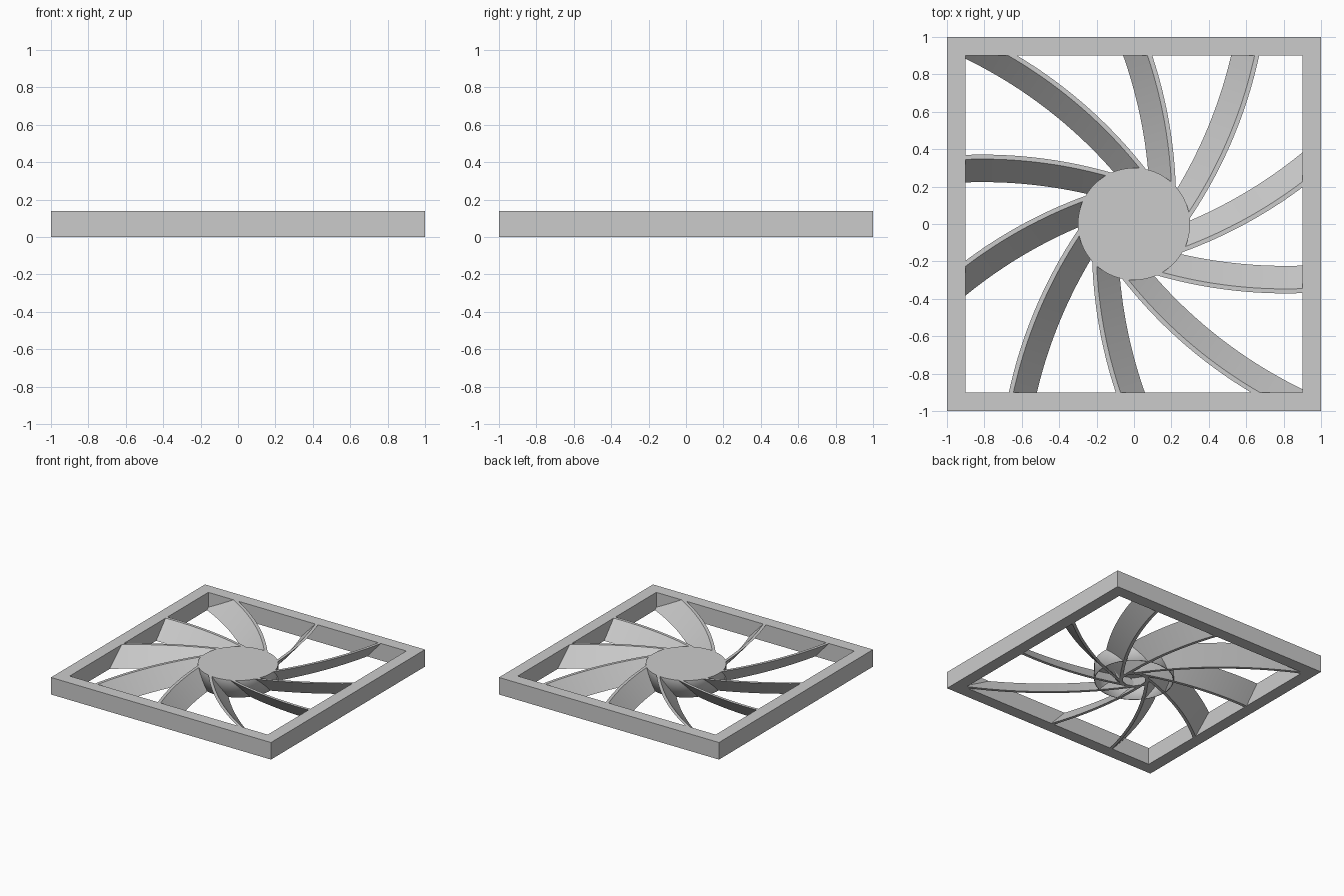
import bpy, bmesh, math
from mathutils import Matrix, Vector

cube = bpy.data.objects.get("Cube")
if cube:
    bpy.data.objects.remove(cube, do_unlink=True)

HEIGHT = 0.14      # overall depth of the panel
INNER = 0.9        # half width of the frame opening
HUB_R = 0.3
BLADES = 10

grey = bpy.data.materials.new("light_grey")
grey.use_nodes = True
colour = (0.6, 0.6, 0.6, 1)
grey.diffuse_color = colour
grey.node_tree.nodes["Principled BSDF"].inputs["Base Color"].default_value = colour


def finish(bm, name):
    bmesh.ops.recalc_face_normals(bm, faces=bm.faces)
    mesh = bpy.data.meshes.new(name)
    bm.to_mesh(mesh)
    bm.free()
    mesh.materials.append(grey)
    obj = bpy.data.objects.new(name, mesh)
    bpy.context.collection.objects.link(obj)
    return obj


def smooth(obj):
    bpy.ops.object.select_all(action="DESELECT")
    obj.select_set(True)
    bpy.context.view_layer.objects.active = obj
    bpy.ops.object.shade_smooth_by_angle(angle=math.radians(30))


# Square frame: a rectangular section swept round four mitred corners
bm = bmesh.new()
section = [(1, 0), (1, HEIGHT), (INNER, HEIGHT), (INNER, 0)]
rings = [[bm.verts.new((sx * r, sy * r, z)) for r, z in section]
         for sx, sy in ((1, 1), (-1, 1), (-1, -1), (1, -1))]
for i in range(4):
    a, b = rings[i], rings[(i + 1) % 4]
    for j in range(4):
        k = (j + 1) % 4
        bm.faces.new((a[j], b[j], b[k], a[k]))
finish(bm, "square_frame")

# Hub: a round cap, hollow and open underneath
bm = bmesh.new()
bmesh.ops.create_cone(bm, cap_ends=True, segments=64, radius1=HUB_R, radius2=HUB_R,
                      depth=HEIGHT, matrix=Matrix.Translation((0, 0, HEIGHT / 2)))
bottom = [f for f in bm.faces if f.calc_center_median().z < 0.01]
bmesh.ops.delete(bm, geom=bottom, context="FACES_ONLY")
hub = finish(bm, "hub_cap")
shell = hub.modifiers.new("wall", "SOLIDIFY")
shell.thickness = 0.006
shell.offset = -1
smooth(hub)


# Blades: a slanted section swept along a shallow arc, trimmed to the opening
def make_blade(index):
    bm = bmesh.new()
    steps, start, end = 40, -0.1, 1.35
    low_x, low_y, radius = 0.81, -0.371, 2.5
    slanted = [(0, HEIGHT), (0.024, HEIGHT), (0.147, 0), (0.123, 0)]
    rows = []
    for i in range(steps + 1):
        x = start + (end - start) * i / steps
        y = low_y + radius - math.sqrt(radius ** 2 - (x - low_x) ** 2)
        rows.append([bm.verts.new((x, y + dy, z)) for dy, z in slanted])
    for a, b in zip(rows, rows[1:]):
        for j in range(4):
            k = (j + 1) % 4
            bm.faces.new((a[j], b[j], b[k], a[k]))
    bm.faces.new(rows[0])
    bm.faces.new(rows[-1])
    turn = Matrix.Rotation(math.tau * index / BLADES, 4, "Z")
    bmesh.ops.transform(bm, matrix=turn, verts=bm.verts)
    for direction in ((1, 0, 0), (-1, 0, 0), (0, 1, 0), (0, -1, 0)):
        normal = Vector(direction)
        geom = bm.verts[:] + bm.edges[:] + bm.faces[:]
        bmesh.ops.bisect_plane(bm, geom=geom, plane_co=normal * INNER,
                               plane_no=normal, clear_outer=True)
    smooth(finish(bm, f"blade_{index + 1}"))


for n in range(BLADES):
    make_blade(n)
